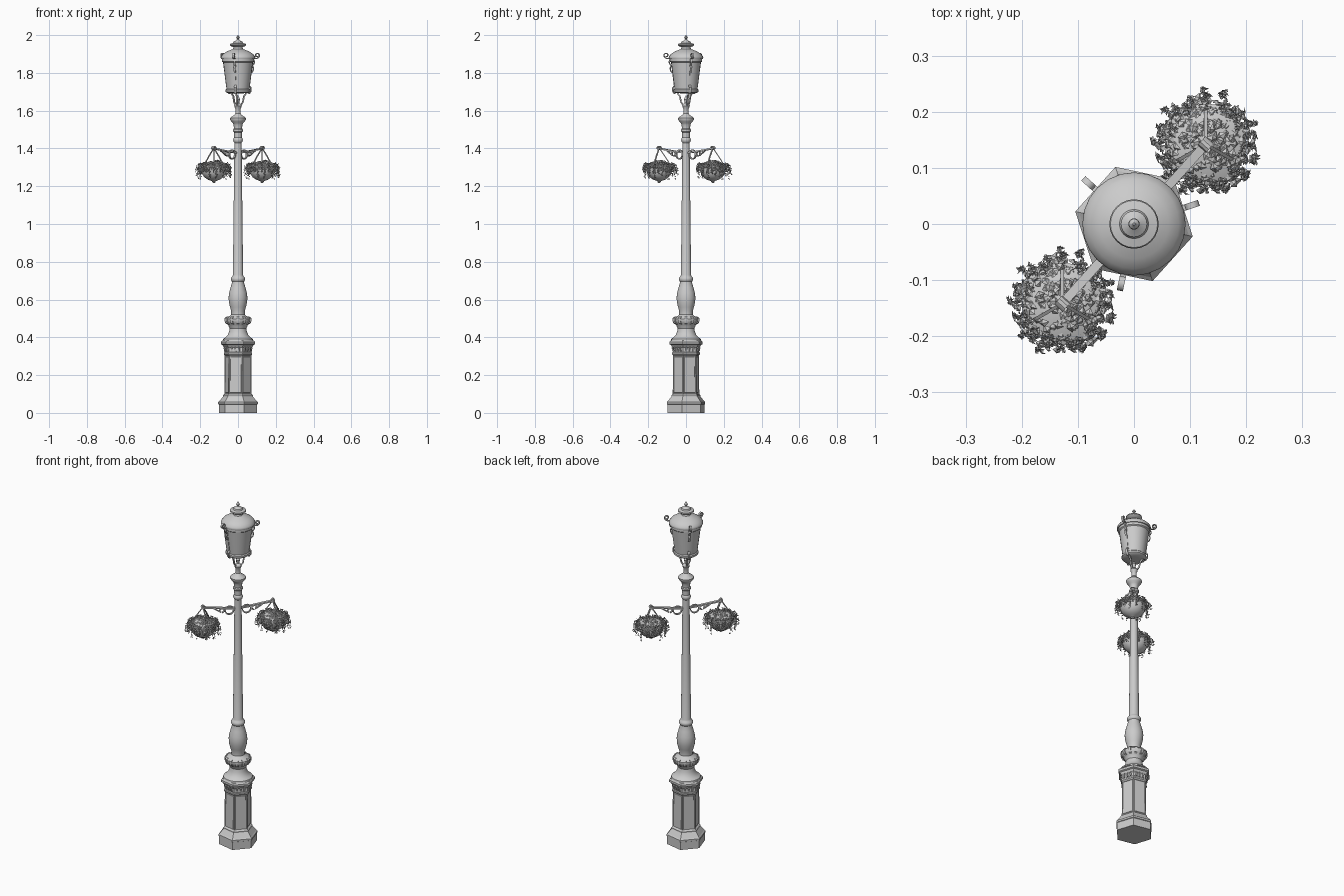
import bpy, bmesh, math, random
from math import sin, cos, pi, radians
from mathutils import Vector

if "Cube" in bpy.data.objects:
    bpy.data.objects.remove(bpy.data.objects["Cube"])

random.seed(4)
ARM = radians(48)                      # direction of the arms (a corner of the hexagon)
HOOKS = [radians(18 + 120 * k) for k in range(3)]


def finish(name, bm, smooth=True):
    bmesh.ops.recalc_face_normals(bm, faces=bm.faces)
    me = bpy.data.meshes.new(name)
    bm.to_mesh(me)
    bm.free()
    ob = bpy.data.objects.new(name, me)
    bpy.context.collection.objects.link(ob)
    if smooth:
        bpy.ops.object.select_all(action='DESELECT')
        ob.select_set(True)
        bpy.context.view_layer.objects.active = ob
        bpy.ops.object.shade_smooth_by_angle(angle=radians(35))
    return ob


def lathe_bm(prof, segs, rot=0.0):
    bm = bmesh.new()
    rings = [[bm.verts.new((r * cos(rot + 2 * pi * i / segs), r * sin(rot + 2 * pi * i / segs), z))
              for i in range(segs)] for r, z in prof]
    for a, b in zip(rings, rings[1:]):
        for i in range(segs):
            j = (i + 1) % segs
            bm.faces.new((a[i], a[j], b[j], b[i]))
    bm.faces.new(rings[0][::-1])
    bm.faces.new(rings[-1])
    return bm


def lathe(name, prof, segs=24, rot=0.0, smooth=True):
    return finish(name, lathe_bm(prof, segs, rot), smooth)


def band(name, pts, ang, width, thick, origin=(0, 0)):
    """Flat strap following (radius, z) points in the vertical plane at angle ang."""
    bm = bmesh.new()
    out, side = Vector((cos(ang), sin(ang), 0)), Vector((-sin(ang), cos(ang), 0))
    up, o = Vector((0, 0, 1)), Vector((origin[0], origin[1], 0))
    secs = []
    for i, (r, z) in enumerate(pts):
        a, b = pts[max(i - 1, 0)], pts[min(i + 1, len(pts) - 1)]
        t = Vector((b[0] - a[0], b[1] - a[1])).normalized()
        n = (out * -t.y + up * t.x) * thick / 2
        c = o + out * r + up * z
        secs.append([bm.verts.new(c + n * s + side * w * width / 2)
                     for s, w in ((1, 1), (1, -1), (-1, -1), (-1, 1))])
    for a, b in zip(secs, secs[1:]):
        for i in range(4):
            bm.faces.new((a[i], a[(i + 1) % 4], b[(i + 1) % 4], b[i]))
    bm.faces.new(secs[0])
    bm.faces.new(secs[-1])
    return finish(name, bm)


def arc(cx, cz, r, a0, a1, n=14, shrink=1.0):
    return [(cx + r * shrink ** (i / n) * cos(radians(a0 + (a1 - a0) * i / n)),
             cz + r * shrink ** (i / n) * sin(radians(a0 + (a1 - a0) * i / n))) for i in range(n + 1)]


# Hexagonal pedestal with recessed panels
bm = lathe_bm([(.103, 0), (.103, .045), (.107, .047), (.107, .057), (.1, .063), (.088, .078), (.08, .088),
               (.08, .094), (.074, .1), (.072, .305), (.077, .31), (.077, .318), (.073, .322), (.073, .345),
               (.08, .352), (.084, .36), (.093, .364), (.093, .376), (.086, .383), (.07, .386)], 6, ARM)
bm.faces.ensure_lookup_table()
panels = [f for f in bm.faces if abs(f.calc_center_median().z - .2025) < .01]
bmesh.ops.inset_individual(bm, faces=panels, thickness=.012, depth=0)
bmesh.ops.inset_individual(bm, faces=panels, thickness=.003, depth=-.005)
bmesh.ops.inset_individual(bm, faces=panels, thickness=.006, depth=0)
bmesh.ops.inset_individual(bm, faces=panels, thickness=.002, depth=.003)
finish("pedestal", bm, False)

# Small frieze brackets on each pedestal side
for k in range(6):
    a = radians(18 + 60 * k)
    for s in (-.02, 0, .02):
        band("frieze_bracket", [(.06, .327), (.066, .327), (.07, .345), (.06, .35)], a, .008, .006,
             (-sin(a) * s, cos(a) * s))

# Turned column with vase, collars and rings
lathe("column", [(.08, .384), (.078, .392), (.066, .4), (.055, .412), (.047, .43), (.044, .448), (.048, .456),
                 (.052, .465), (.061, .476), (.067, .488), (.067, .498), (.06, .507), (.042, .514), (.036, .522),
                 (.036, .54), (.042, .56), (.048, .585), (.05, .61), (.047, .635), (.039, .665), (.033, .685),
                 (.032, .695), (.036, .7), (.038, .708), (.036, .716), (.03, .722), (.027, .73), (.019, 1.43),
                 (.024, 1.437), (.026, 1.445), (.024, 1.453), (.02, 1.458), (.021, 1.485), (.026, 1.49),
                 (.026, 1.5), (.022, 1.505), (.023, 1.525), (.028, 1.534), (.036, 1.543), (.042, 1.553),
                 (.042, 1.56), (.034, 1.568), (.022, 1.575), (.014, 1.585), (.013, 1.61), (.018, 1.618),
                 (.02, 1.626), (.016, 1.634), (.007, 1.64)], 24)

# Leaf ornaments around the lower collar
for k in range(12):
    band("collar_leaf", [(.05, .468), (.064, .474), (.071, .489), (.069, .501), (.06, .509)], 2 * pi * k / 12, .014, .004)

# Lantern body, roof and finial
lathe("lantern_body", [(.03, 1.692), (.058, 1.694), (.066, 1.7), (.066, 1.71), (.061, 1.715), (.063, 1.73),
                       (.079, 1.855), (.085, 1.86), (.085, 1.874), (.06, 1.876)], 24)
lathe("lantern_roof", [(.06, 1.874), (.09, 1.874), (.092, 1.88), (.09, 1.887), (.08, 1.9), (.062, 1.912),
                       (.04, 1.921), (.026, 1.927), (.024, 1.936), (.036, 1.941), (.044, 1.948), (.042, 1.954),
                       (.026, 1.958), (.023, 1.965), (.013, 1.971), (.007, 1.976), (.006, 1.98), (.01, 1.985),
                       (.009, 1.99), (.004, 1.994), (.002, 2.0)], 24)

# Lantern hooks, scrolls, feet and supporting prongs
for a in HOOKS:
    band("lantern_hook", [(.075, 1.886), (.092, 1.876), (.103, 1.876)] + arc(.107, 1.893, .014, -70, 300, 14, .5),
         a, .011, .005)
    band("lantern_scroll", [(.086, 1.872), (.092, 1.858), (.087, 1.846), (.08, 1.838), (.086, 1.826),
                            (.083, 1.81), (.075, 1.8)], a, .01, .005)
    band("lantern_rib", [(.078, 1.845), (.064, 1.735)], a, .005, .003)
    band("lantern_foot", [(.06, 1.735), (.071, 1.722), (.071, 1.702), (.063, 1.69), (.055, 1.694)], a, .012, .005)
    band("lantern_prong", [(.045, 1.695), (.041, 1.685), (.034, 1.678), (.031, 1.665), (.027, 1.645),
                           (.018, 1.632), (.01, 1.626)], a, .008, .007)
lathe("lantern_stem", [(.006, 1.635), (.008, 1.65), (.012, 1.66), (.006, 1.672), (.002, 1.68)], 12)


def leaf(bm, p, d, n, length, width):
    """Folded leaf from p along d, with the blade facing n."""
    d = d.normalized()
    s = d.cross(n).normalized()
    n = s.cross(d)
    base, tip, mid = p, p + d * length - n * length * .2, p + d * length * .5 + n * length * .2
    l, r = (p + d * length * .5 + s * width * q for q in (-.5, .5))
    m = bm.verts.new(mid)
    vs = [bm.verts.new(v) for v in (base, r, tip, l)]
    for i in range(4):
        bm.faces.new((vs[i], vs[(i + 1) % 4], m))


def rnd(s=1.0):
    return Vector([random.uniform(-s, s) for _ in range(3)])


def foliage_mesh():
    bm = bmesh.new()
    # Broad leaves heaped over the basket
    for _ in range(330):
        a, r = random.uniform(0, 2 * pi), .08 * math.sqrt(random.random())
        p = Vector((r * cos(a), r * sin(a), 1.328 - .03 * (r / .08) ** 2 + random.uniform(-.008, .006)))
        n = Vector((p.x * 9, p.y * 9, 1)) + rnd(.6)
        d = rnd()
        leaf(bm, p, d - n * d.dot(n) / n.length_squared, n, random.uniform(.014, .023), .015)
    # Trailing vines around the rim
    for k in range(34):
        a = 2 * pi * k / 34 + random.uniform(-.08, .08)
        out = Vector((cos(a), sin(a), 0))
        reach, drop = random.uniform(.076, .096), random.uniform(.025, .07)
        for i in range(11):
            t = i / 10
            p = out * (.06 + (reach - .06) * min(1, t * 2.2)) + Vector((0, 0, 1.312 + .01 * sin(pi * min(1, t * 2)) - drop * t * t))
            p += rnd(.003)
            for _ in range(3):
                leaf(bm, p, rnd() + Vector((0, 0, -.5)), out + rnd(.5), random.uniform(.007, .012), .008)
    return bm


foliage = finish("foliage", foliage_mesh(), False)

# Two arms, each with scrollwork and a hanging flower basket
for k in range(2):
    a = ARM + pi * k
    x, y = .191 * cos(a), .191 * sin(a)
    band("arm", [(.015, 1.378), (.08, 1.384), (.15, 1.394), (.198, 1.4)], a, .016, .008)
    band("arm_ring", arc(.047, 1.368, .023, 0, 360, 18), a, .01, .006)
    band("arm_scroll", arc(.088, 1.372, .013, 270, -60, 14, .9) + [(.11, 1.372), (.135, 1.388)], a, .01, .005)
    band("arm_tip", arc(.191, 1.402, .008, 0, 360, 10), a, .02, .005)
    for s in range(3):
        band("hanger_strap", [(0, 1.402), (.028, 1.362), (.062, 1.308)], radians(90 + 120 * s), .006, .005, (x, y))
    bowl = lathe("basket_bowl", [(.002, 1.216), (.008, 1.22), (.009, 1.226), (.02, 1.231), (.032, 1.235), (.05, 1.247),
                                 (.063, 1.266), (.068, 1.285), (.068, 1.297), (.073, 1.3), (.073, 1.308),
                                 (.066, 1.311), (.045, 1.32), (.002, 1.326)], 24)
    bowl.location = (x, y, 0)
    plant = foliage if k == 0 else foliage.copy()
    if k:
        bpy.context.collection.objects.link(plant)
    plant.location = (x, y, 0)
